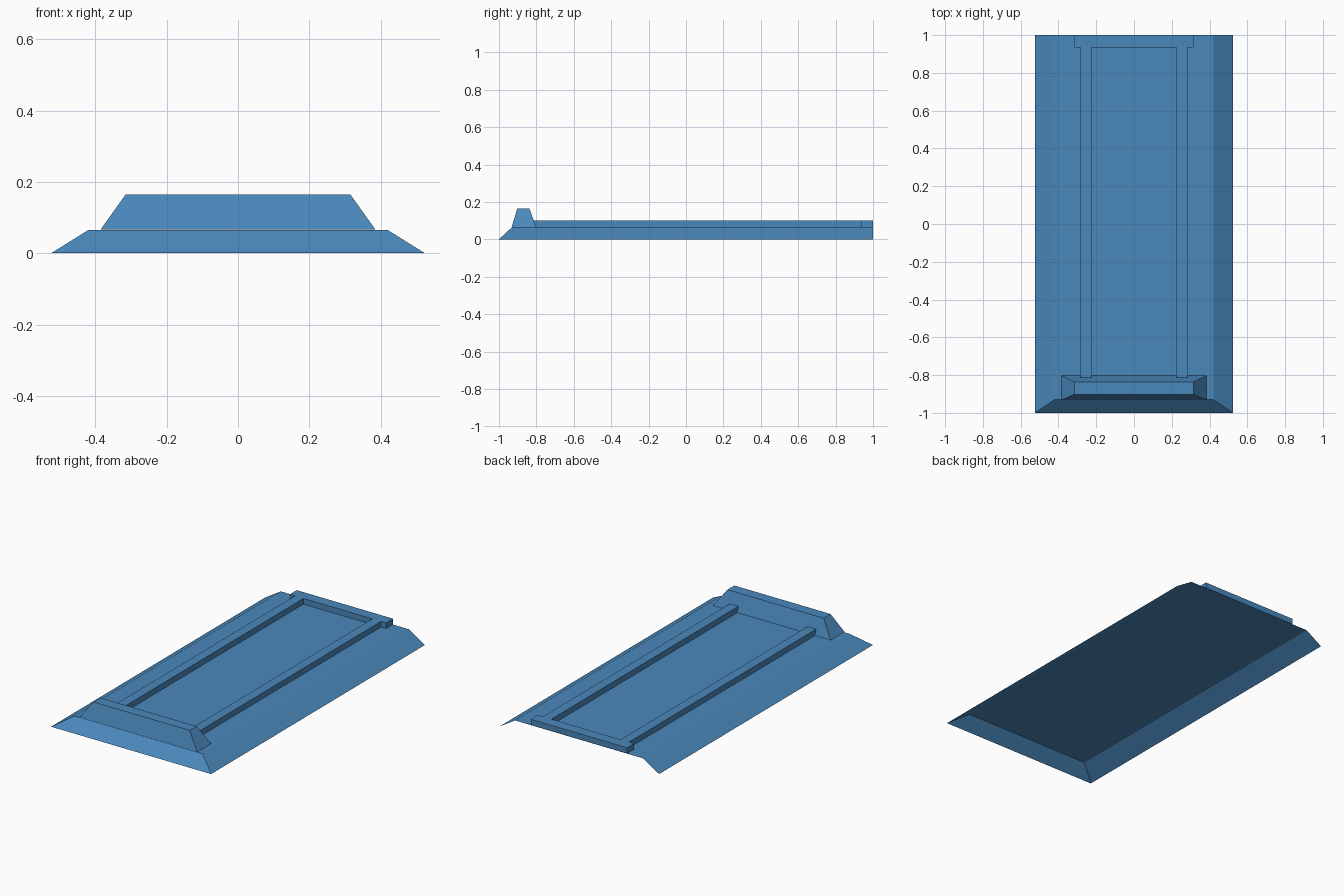
import bpy
import bmesh

cube = bpy.data.objects.get("Cube")
if cube:
    bpy.data.objects.remove(cube, do_unlink=True)

blue = bpy.data.materials.new("steel_blue")
blue.use_nodes = True
COLOUR = (0.068, 0.246, 0.5, 1)
blue.diffuse_color = COLOUR
blue.node_tree.nodes["Principled BSDF"].inputs["Base Color"].default_value = COLOUR


def ring(bm, x0, x1, y0, y1, z):
    """Four corners: front left-hand, front right-hand, back right-hand, back left-hand."""
    return [bm.verts.new(p) for p in ((x0, y0, z), (x1, y0, z), (x1, y1, z), (x0, y1, z))]


def make_frustum(name, low, high, skip=()):
    """Tapered block between two rectangles (x0, x1, y0, y1, z); skip names open sides."""
    bm = bmesh.new()
    a, b = ring(bm, *low), ring(bm, *high)
    for i, side in enumerate(("front", "right", "back", "left")):
        if side not in skip:
            j = (i + 1) % 4
            bm.faces.new((a[i], a[j], b[j], b[i]))
    bm.faces.new(b)
    if "bottom" not in skip:
        bm.faces.new(a[::-1])
    mesh = bpy.data.meshes.new(name)
    bm.to_mesh(mesh)
    bm.free()
    mesh.materials.append(blue)
    obj = bpy.data.objects.new(name, mesh)
    bpy.context.collection.objects.link(obj)
    return obj


DECK = 0.065
RAIL_TOP = 0.1

# Sheet base with sloped front and sides, open underneath and at the back
make_frustum("base_panel", (-0.524, 0.524, -1, 1, 0),
             (-0.42, 0.42, -0.93, 1, DECK), skip=("bottom", "back"))

# Raised tapered block at the front
make_frustum("front_block", (-0.385, 0.385, -0.932, -0.802, DECK + 0.002),
             (-0.315, 0.315, -0.902, -0.837, 0.165))

# Two long rails running from the front block to the back bar
for name, side in (("left_rail", 1), ("right_rail", -1)):
    x0, x1 = sorted((side * 0.226, side * 0.282))
    make_frustum(name, (x0, x1, -0.87, 0.935, DECK + 0.001), (x0, x1, -0.87, 0.935, RAIL_TOP))

# Cross bar along the back edge
make_frustum("back_bar", (-0.315, 0.315, 0.935, 1, DECK + 0.001),
             (-0.315, 0.315, 0.935, 1, RAIL_TOP))
